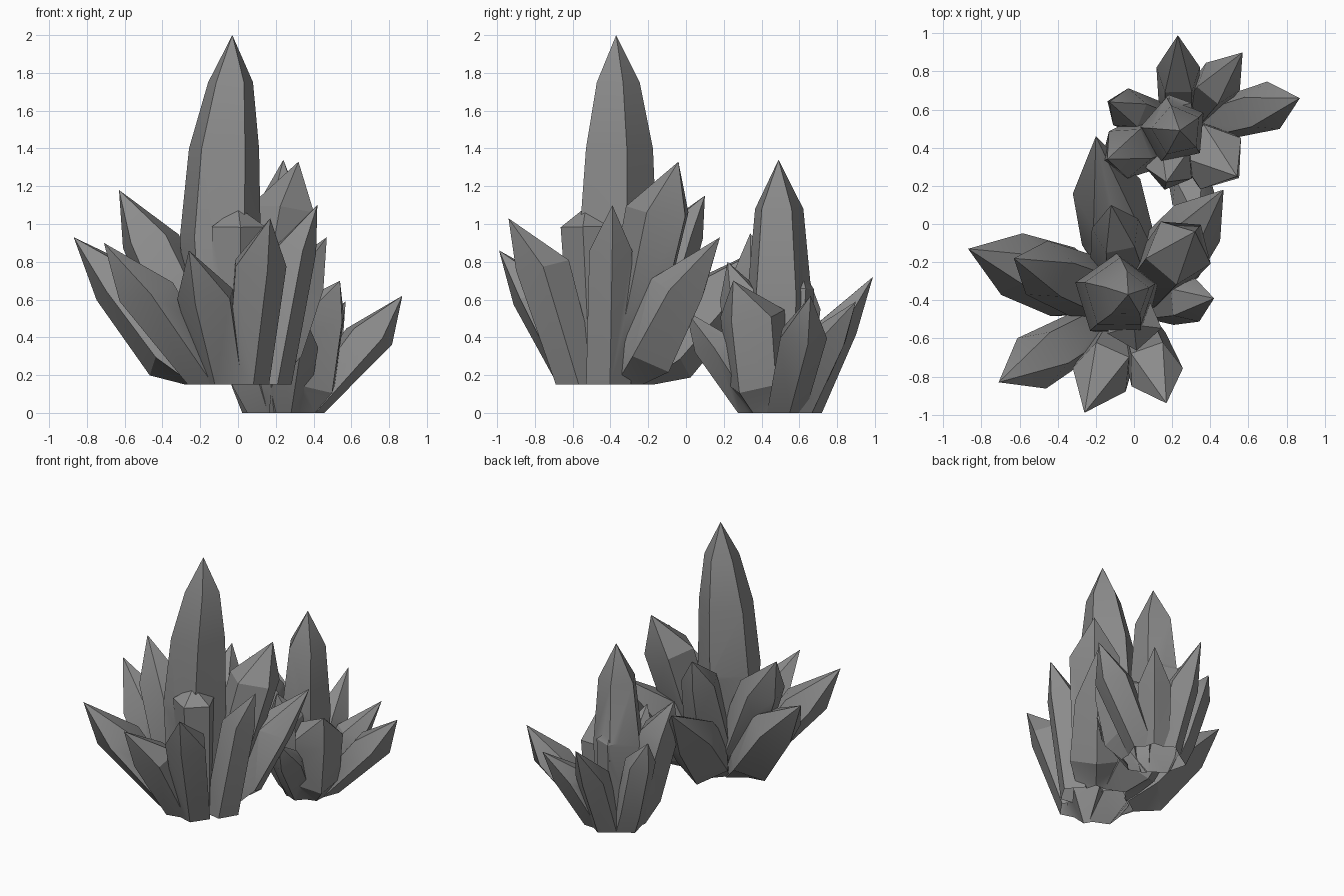
import bpy, bmesh, math
from mathutils import Vector

if "Cube" in bpy.data.objects:
    bpy.data.objects.remove(bpy.data.objects["Cube"])

UP = Vector((0, 0, 1))
stone = bpy.data.materials.new("dark_stone")
stone.diffuse_color = (0.26, 0.26, 0.26, 1)
stone.use_nodes = True
stone.node_tree.nodes["Principled BSDF"].inputs["Base Color"].default_value = stone.diffuse_color


def loft(name, rings, tip, depth):
    """Faceted solid from vertex rings, extended below its foot, closed by a point."""
    rings = [[p - UP * depth for p in rings[0]]] + rings
    bm = bmesh.new()
    loops = [[bm.verts.new(p) for p in ring] for ring in rings]
    n = len(loops[0])
    bm.faces.new(loops[0][::-1])
    for a, b in zip(loops, loops[1:]):
        for i in range(n):
            j = (i + 1) % n
            bm.faces.new((a[i], a[j], b[j], b[i]))
    apex = bm.verts.new(tip)
    for i in range(n):
        bm.faces.new((loops[-1][i], loops[-1][(i + 1) % n], apex))
    bmesh.ops.triangulate(bm, faces=bm.faces)
    bmesh.ops.recalc_face_normals(bm, faces=bm.faces)
    me = bpy.data.meshes.new(name)
    bm.to_mesh(me)
    bm.free()
    me.materials.append(stone)
    ob = bpy.data.objects.new(name, me)
    bpy.context.collection.objects.link(ob)
    return ob


def ring(center, normal, outward, r, sides=5, turn=0.0):
    n = normal.normalized()
    u = (outward - n * outward.dot(n)).normalized()
    v = n.cross(u)
    angles = [turn + 2 * math.pi * i / sides for i in range(sides)]
    return [center + (u * math.cos(a) + v * math.sin(a)) * r for a in angles]


def side_crystal(hub, r_base, depth, tip, spread, r, shoulder, bulge, inset):
    """Leaning crystal: flat foot near the hub, wide shoulder, pointed tip."""
    tip = Vector(tip)
    out = Vector((tip.x - hub.x, tip.y - hub.y, 0)).normalized()
    foot = hub + out * spread
    axis = (tip - foot).normalized()
    rings = [ring(foot, UP, out, r_base)]
    if bulge:
        rings.append(ring(foot.lerp(tip, 0.24), axis, out, bulge))
    rings.append(ring(foot.lerp(tip, shoulder) - out * inset, axis + UP, out, r))
    return loft("side_crystal", rings, tip, depth)


def main_crystal(name, sections, tip, turn):
    """Upright crystal from (x, y, z, radius) sections."""
    x_axis = Vector((1, 0, 0))
    rings = [ring(Vector(s[:3]), UP, x_axis, s[3], 5, turn) for s in sections]
    return loft(name, rings, tip, 0.05)


def cluster(main, hub, r_base, crystals):
    """Fuse all crystals into one shell, trimmed open at the foot."""
    parts = [side_crystal(hub, r_base, 0.06 + 0.007 * i, *c)
             for i, c in enumerate(crystals)]
    bpy.context.view_layer.objects.active = main
    for part in parts:
        mod = main.modifiers.new("fuse", "BOOLEAN")
        mod.operation, mod.solver, mod.object = "UNION", "EXACT", part
        bpy.ops.object.modifier_apply(modifier=mod.name)
        bpy.data.objects.remove(part)
    bm = bmesh.new()
    bm.from_mesh(main.data)
    bmesh.ops.bisect_plane(bm, geom=bm.verts[:] + bm.edges[:] + bm.faces[:],
                           plane_co=hub, plane_no=UP, clear_inner=True)
    bmesh.ops.remove_doubles(bm, verts=bm.verts, dist=0.0005)
    bm.to_mesh(main.data)
    bm.free()
    # Soften the shallow creases, keep the crystal ridges sharp
    bpy.ops.object.select_all(action="DESELECT")
    main.select_set(True)
    bpy.ops.object.shade_smooth_by_angle(angle=math.radians(30))


# Large cluster: tall central crystal
large_main = main_crystal("large_crystal_cluster",
                          [(-0.06, -0.41, 0.15, 0.2), (-0.095, -0.38, 0.93, 0.225),
                           (-0.075, -0.37, 1.40, 0.195), (-0.04, -0.37, 1.75, 0.125)],
                          (-0.03, -0.37, 2.0), math.radians(17))

# Surrounding crystals: tip, spread, radius, shoulder, bulge, inset
large = [
    ((-0.87, -0.13, 0.93), 0.16, 0.18, 0.66, 0.20, 0.04),
    ((-0.71, -0.83, 0.90), 0.17, 0.16, 0.66, 0, 0.03),
    ((-0.26, -0.99, 0.86), 0.15, 0.16, 0.66, 0, 0.08),
    ((0.17, -0.94, 1.03), 0.15, 0.15, 0.72, 0, 0.08),
    ((0.42, -0.39, 1.10), 0.17, 0.12, 0.75, 0, 0.06),
    ((0.47, 0.18, 0.93), 0.13, 0.16, 0.66, 0.19, 0.05),
    ((-0.20, 0.46, 0.90), 0.14, 0.19, 0.62, 0.20, 0.03),
    ((-0.63, -0.18, 1.18), 0.10, 0.16, 0.74, 0.18, 0.03),
    ((0.32, -0.04, 1.33), 0.10, 0.18, 0.78, 0.16, 0.04),
    ((-0.12, 0.10, 1.15), 0.10, 0.13, 0.80, 0.18, 0.05),
    ((0.00, -0.53, 1.09), 0.05, 0.15, 0.89, 0, 0.01),
]
cluster(large_main, Vector((-0.01, -0.43, 0.15)), 0.125, large)

# Small cluster: central crystal
small_main = main_crystal("small_crystal_cluster",
                          [(0.235, 0.49, 0.0, 0.15), (0.21, 0.49, 0.62, 0.18),
                           (0.225, 0.49, 1.08, 0.135)],
                          (0.24, 0.49, 1.34), math.radians(175))

small = [
    ((0.87, 0.66, 0.62), 0.12, 0.135, 0.66, 0, 0.0),
    ((0.57, 0.90, 0.59), 0.12, 0.12, 0.66, 0, 0.06),
    ((0.23, 0.99, 0.72), 0.12, 0.12, 0.62, 0, 0.06),
    ((-0.13, 0.64, 0.74), 0.12, 0.11, 0.75, 0.11, 0.03),
    ((-0.14, 0.34, 0.95), 0.09, 0.14, 0.76, 0.15, 0.03),
    ((0.54, 0.25, 0.70), 0.11, 0.18, 0.74, 0.17, 0.09),
    ((0.34, 0.00, 0.54), 0.11, 0.12, 0.66, 0, 0.03),
    ((0.17, 0.22, 0.80), 0.08, 0.13, 0.76, 0.14, 0.04),
    ((0.20, 0.61, 0.75), 0.05, 0.11, 0.88, 0, 0.03),
]
cluster(small_main, Vector((0.235, 0.49, 0.0)), 0.11, small)
